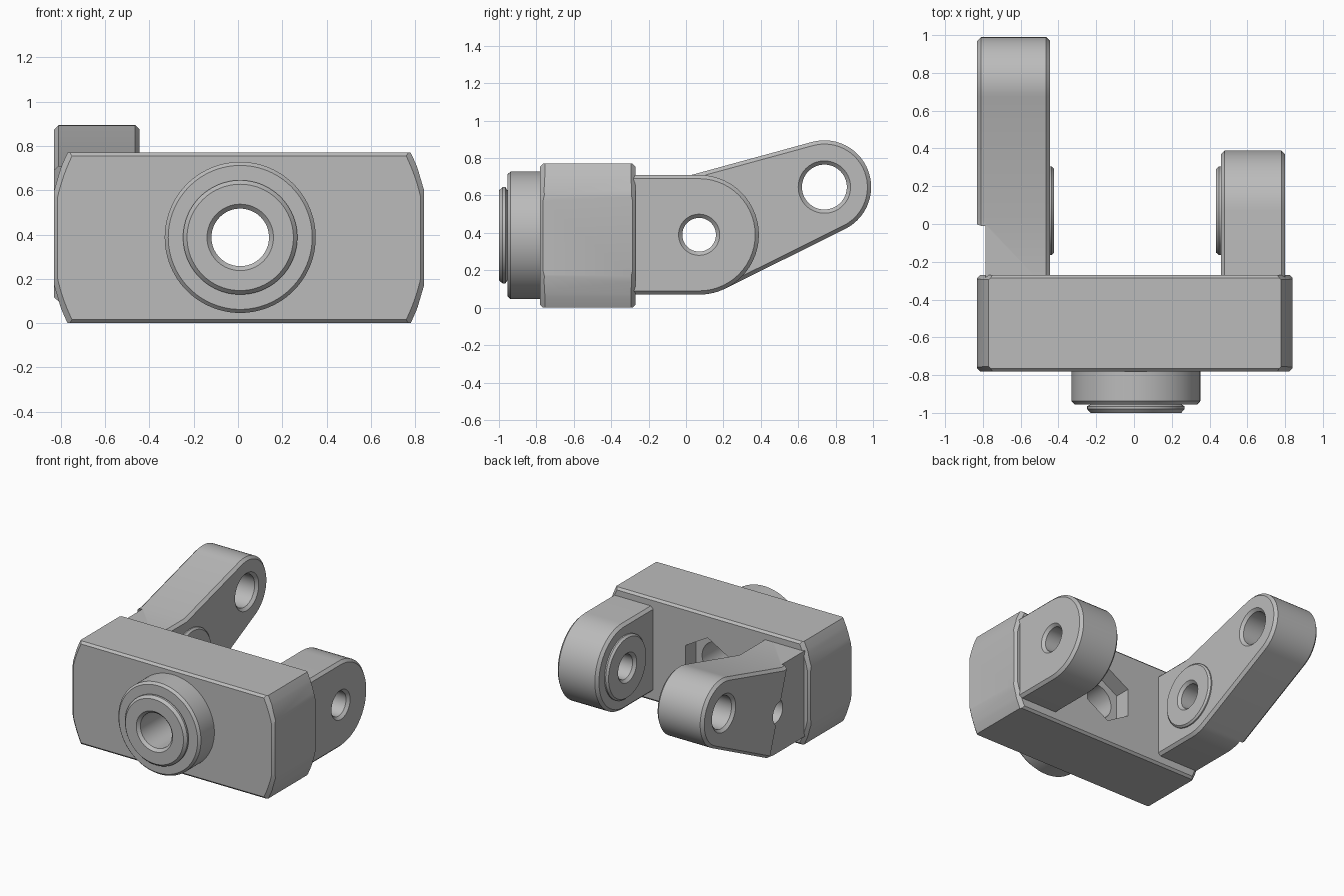
import bpy, bmesh, math
from mathutils import Vector

if "Cube" in bpy.data.objects:
    bpy.data.objects.remove(bpy.data.objects["Cube"], do_unlink=True)

grey = bpy.data.materials.new("plain grey")
grey.use_nodes = True
grey.diffuse_color = (0.5, 0.5, 0.5, 1)
grey.node_tree.nodes["Principled BSDF"].inputs["Base Color"].default_value = grey.diffuse_color


def finish(bm, name):
    bmesh.ops.recalc_face_normals(bm, faces=bm.faces)
    mesh = bpy.data.meshes.new(name)
    bm.to_mesh(mesh)
    bm.free()
    mesh.materials.append(grey)
    ob = bpy.data.objects.new(name, mesh)
    bpy.context.collection.objects.link(ob)
    return ob


def place(axis, p, q, along):
    """Axis x: (p, q) is (y, z). Axis y: (p, q) is (x, z)."""
    return Vector((along, p, q)) if axis == "x" else Vector((p, along, q))


def prism(name, axis, outline, a0, a1, bevel=0):
    bm = bmesh.new()
    rings = [[bm.verts.new(place(axis, p, q, a)) for p, q in outline] for a in (a0, a1)]
    caps = [bm.faces.new(r) for r in rings]
    n = len(outline)
    for i in range(n):
        j = (i + 1) % n
        bm.faces.new((rings[0][i], rings[0][j], rings[1][j], rings[1][i]))
    if bevel:
        bmesh.ops.recalc_face_normals(bm, faces=bm.faces)
        edges = [e for f in caps for e in f.edges]
        bmesh.ops.bevel(bm, geom=edges, offset=bevel, segments=1, affect="EDGES", clamp_overlap=False)
    return finish(bm, name)


def lathe(name, axis, centre, profile, steps=64):
    """Turn (radius, position) points round a line through the centre."""
    bm = bmesh.new()
    verts = [bm.verts.new(place(axis, centre[0] + r, centre[1], a)) for r, a in profile]
    edges = [bm.edges.new(pair) for pair in zip(verts, verts[1:])]
    bmesh.ops.spin(bm, geom=verts + edges, cent=place(axis, *centre, 0),
                   axis=place(axis, 0, 0, 1), angle=math.tau, steps=steps)
    bmesh.ops.remove_doubles(bm, verts=bm.verts, dist=0.0001)
    return finish(bm, name)


def combine(target, other, operation):
    mod = target.modifiers.new("combine", "BOOLEAN")
    mod.operation, mod.object, mod.solver = operation, other, "EXACT"
    bpy.context.view_layer.objects.active = target
    bpy.ops.object.modifier_apply(modifier=mod.name)
    bpy.data.objects.remove(other, do_unlink=True)


def drill(target, axis, centre, a0, a1, r, c0, c1):
    """Through hole with a chamfered mouth at each end."""
    e = 0.02
    cutter = lathe("drill", axis, centre, [
        (0, a0 - e), (r + c0 + e, a0 - e), (r, a0 + c0),
        (r, a1 - c1), (r + c1 + e, a1 + e), (0, a1 + e)])
    combine(target, cutter, "DIFFERENCE")


def arc(centre, r, start, end, n=28):
    angles = [math.radians(start + (end - start) * i / n) for i in range(n + 1)]
    return [(centre[0] + r * math.cos(t), centre[1] + r * math.sin(t)) for t in angles]


# Block with six-sided outline and turned ends
MID = (0.005, 0.385)
half = [(0.785, 0), (0.835, 0.17), (0.835, 0.60), (0.785, 0.77)]
outline = [(MID[0] + x, z) for x, z in half] + [(MID[0] - x, z) for x, z in reversed(half)]
block = prism("front_block", "y", outline, -0.78, -0.27, 0.016)
combine(block, lathe("turning", "y", MID, [
    (0, -0.79), (0.83, -0.79), (0.865, -0.755),
    (0.865, -0.295), (0.83, -0.26), (0, -0.26)], 128), "INTERSECT")

# Stepped hub on the front
HUB = (0.01, 0.387)
combine(block, lathe("hub", "y", HUB, [
    (0, -1), (0.24, -1), (0.258, -0.98), (0.258, -0.965), (0.24, -0.955),
    (0.325, -0.955), (0.341, -0.938), (0.341, -0.7), (0, -0.7)], 96), "UNION")

# Bore and hexagonal nut pocket
drill(block, "y", HUB, -1, -0.2, 0.13, 0.02, 0)
combine(block, prism("nut_pocket", "y", arc(HUB, 0.21, 30, 330, 5), -0.39, -0.2), "DIFFERENCE")

PIVOT = (0.07, 0.39)
TIP = (0.74, 0.645)
R = 0.32
BACK = -0.34


def boss(target, surface, out):
    combine(target, lathe("boss", "x", PIVOT, [
        (0, surface - out * 2), (0.235, surface - out * 2), (0.235, surface + out * 0.4),
        (0.222, surface + out), (0, surface + out)]), "UNION")


# Short arm
shape = [(BACK, 0.07)] + arc(PIVOT, R, -90, 90) + [(BACK, 0.71)]
short_arm = prism("short_arm", "x", shape, 0.46, 0.80, 0.02)
boss(short_arm, 0.46, -0.025)
drill(short_arm, "x", PIVOT, 0.435, 0.80, 0.09, 0.02, 0.02)

# Long cranked arm
shape = ([(BACK, 0.07)] + arc(PIVOT, R, -90, -63.6, 8)
         + arc(TIP, 0.25, -63.6, 105.5) + [(0.03, 0.71), (BACK, 0.71)])
long_arm = prism("long_arm", "x", shape, -0.83, -0.445, 0.02)
relief = [(-0.5, -0.05), (0.25, -0.05), (-0.03, 0.77), (-0.5, 0.77)]
combine(long_arm, prism("relief", "x", relief, -1, -0.785), "DIFFERENCE")
boss(long_arm, -0.445, 0.022)
drill(long_arm, "x", PIVOT, -0.9, -0.423, 0.09, 0, 0.02)
drill(long_arm, "x", TIP, -0.83, -0.445, 0.12, 0.02, 0.02)

# Smooth round surfaces, sharp machined edges
bpy.ops.object.select_all(action="DESELECT")
for ob in (block, short_arm, long_arm):
    ob.select_set(True)
    bpy.context.view_layer.objects.active = ob
bpy.ops.object.shade_smooth_by_angle(angle=math.radians(25))
